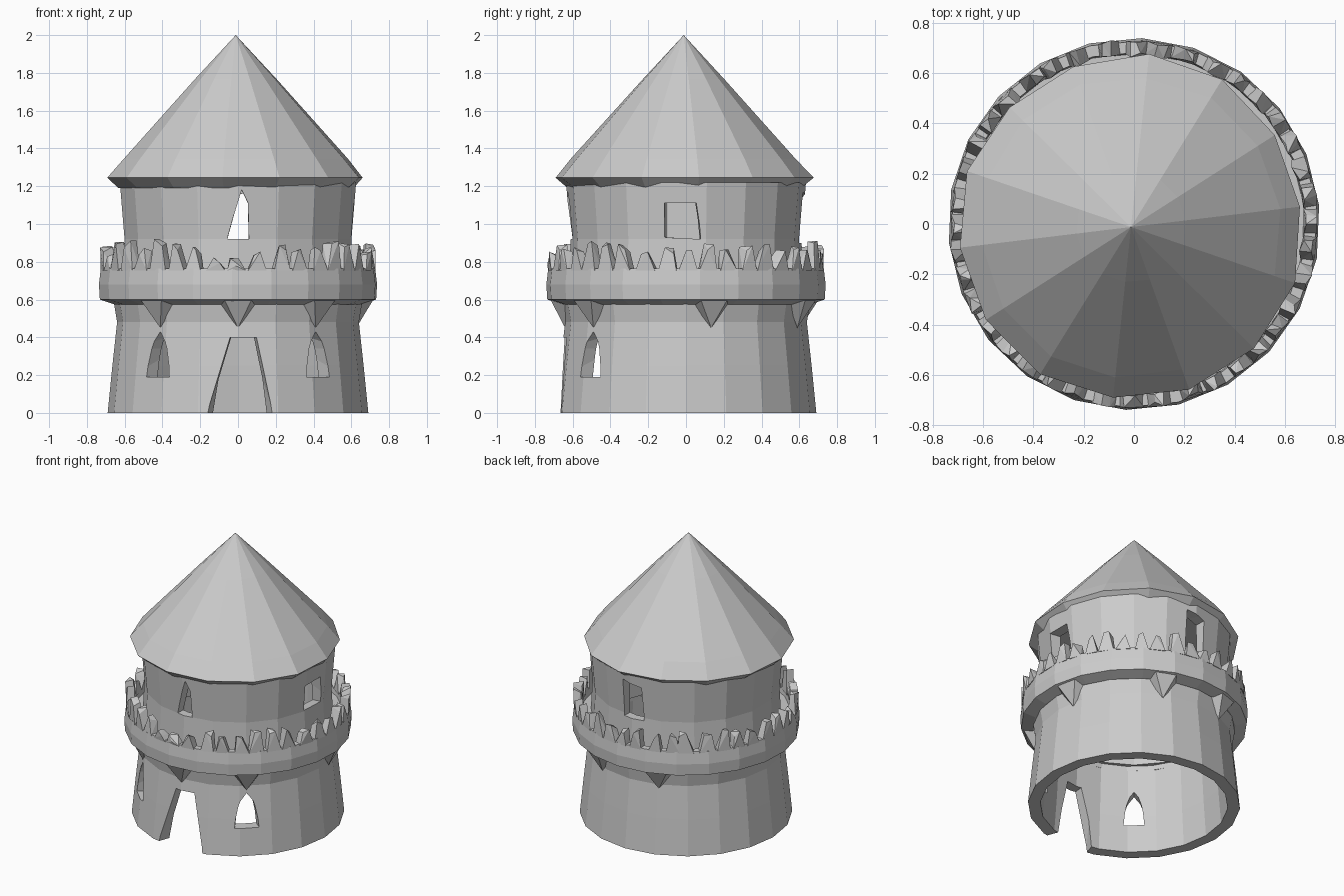
import bpy, bmesh, random
from math import sin, cos, pi, radians

if "Cube" in bpy.data.objects:
    bpy.data.objects.remove(bpy.data.objects["Cube"])

random.seed(4)


def finish(bm, name):
    bmesh.ops.remove_doubles(bm, verts=bm.verts, dist=0.0005)
    bmesh.ops.recalc_face_normals(bm, faces=bm.faces)
    me = bpy.data.meshes.new(name)
    bm.to_mesh(me)
    bm.free()
    ob = bpy.data.objects.new(name, me)
    bpy.context.collection.objects.link(ob)
    return ob


def lathe(name, profile, sides, closed=True, phase=0.0, jitter=0.0):
    """Spin an (r, z) profile about z; closed profiles make hollow rings."""
    bm = bmesh.new()
    rings = []
    for i in range(sides):
        a = phase + 2 * pi * i / sides
        ring = []
        for r, z in profile:
            k = 1 + random.uniform(-jitter, jitter)
            ring.append(bm.verts.new((r * k * cos(a), r * k * sin(a), z)))
        rings.append(ring)
    n = len(profile)
    for i in range(sides):
        p, q = rings[i], rings[(i + 1) % sides]
        for j in range(n if closed else n - 1):
            k = (j + 1) % n
            bm.faces.new((p[j], q[j], q[k], p[k]))
    return finish(bm, name)


def place(bm, angle, r, t, z):
    """Add a vertex at radius r and sideways offset t for a given heading."""
    c, s = cos(angle), sin(angle)
    return bm.verts.new((r * c - t * s, r * s + t * c, z))


def cut(target, deg, outline, r0, r1, narrow):
    """Cut a splayed opening; outline is (sideways, z), narrower inside."""
    bm = bmesh.new()
    for r, k in ((r0, narrow), (r1, 1.0)):
        for t, z in outline:
            place(bm, radians(deg), r, t * k, z)
    bmesh.ops.convex_hull(bm, input=bm.verts)
    cutter = finish(bm, "opening_cutter")
    cutter.hide_render = True
    mod = target.modifiers.new("opening", 'BOOLEAN')
    mod.operation, mod.solver, mod.object = 'DIFFERENCE', 'EXACT', cutter
    bpy.context.view_layer.objects.active = target
    bpy.ops.object.modifier_apply(modifier=mod.name)
    bpy.data.objects.remove(cutter)


# Lower wall: hollow, tapering, flaring under the balcony
lower = lathe("lower_wall", [(0.69, 0), (0.665, 0.25), (0.64, 0.48), (0.66, 0.60),
                             (0.57, 0.60), (0.59, 0.25), (0.61, 0)], 20)
cut(lower, -90, [(-0.20, -0.1), (0.22, -0.1), (0.12, 0.40), (-0.05, 0.40)], 0.45, 0.74, 0.5)
for deg in (-50, -130):
    cut(lower, deg, [(-0.10, 0.19), (0.10, 0.19), (0.07, 0.34), (0, 0.43), (-0.07, 0.34)],
        0.45, 0.78, 0.45)

# Upper drum with three windows
upper = lathe("upper_wall", [(0.625, 0.62), (0.61, 0.92), (0.635, 1.22),
                             (0.55, 1.22), (0.55, 0.62)], 18, phase=radians(10))
cut(upper, -90, [(-0.06, 0.92), (0.06, 0.92), (0.055, 1.11), (0.02, 1.18)], 0.4, 0.75, 0.9)
cut(upper, -2, [(-0.11, 0.93), (0.12, 0.92), (0.09, 1.11), (-0.11, 1.11)], 0.4, 0.75, 0.6)
cut(upper, 90, [(-0.07, 0.90), (0.09, 0.90), (0.08, 1.14), (-0.07, 1.17)], 0.4, 0.75, 0.9)

# Balcony belt with a sunken walkway
lathe("balcony", [(0.57, 0.585), (0.66, 0.575), (0.735, 0.60), (0.74, 0.68), (0.73, 0.765),
                  (0.685, 0.765), (0.68, 0.72), (0.57, 0.72)], 22, phase=0.1)

# Broken battlement stones around the rim
bm = bmesh.new()
count = 40
for i in range(count):
    a = 2 * pi * (i + random.uniform(-0.15, 0.15)) / count
    w = random.uniform(0.042, 0.056)
    top = random.uniform(0.85, 0.915)
    if abs(a - 1.5 * pi) < 0.2:
        top -= 0.06
    lean = random.uniform(-0.015, 0.015)
    block = [place(bm, a, r, t, 0.755) for r in (0.675, 0.728) for t in (-w, w)]
    for r in (0.675, 0.725):
        for t in (-w, w):
            block.append(place(bm, a, r + random.uniform(-0.012, 0.012),
                               t * random.uniform(0.15, 0.65) + lean,
                               top + random.uniform(-0.045, 0.012)))
    bmesh.ops.convex_hull(bm, input=block)
finish(bm, "battlements")

# Pointed corbels under the balcony
bm = bmesh.new()
for deg in (-50, -130, -90, 12, 67, 109):
    a = radians(deg)
    tip = [place(bm, a, 0.64, 0, 0.45)]
    for r, w in ((0.63, 0.11), (0.715, 0.07)):
        tip += [place(bm, a, r, t, 0.595) for t in (-w, w)]
    bmesh.ops.convex_hull(bm, input=tip)
finish(bm, "corbels")

# Conical roof with a slightly bellied slope and thick eaves
roof = lathe("roof", [(0, 1.20), (0.62, 1.19), (0.685, 1.245), (0.60, 1.345),
                      (0.22, 1.765), (0, 2.0)], 14, closed=False, phase=0.12, jitter=0.012)
roof.location = (-0.012, -0.012, 0)
